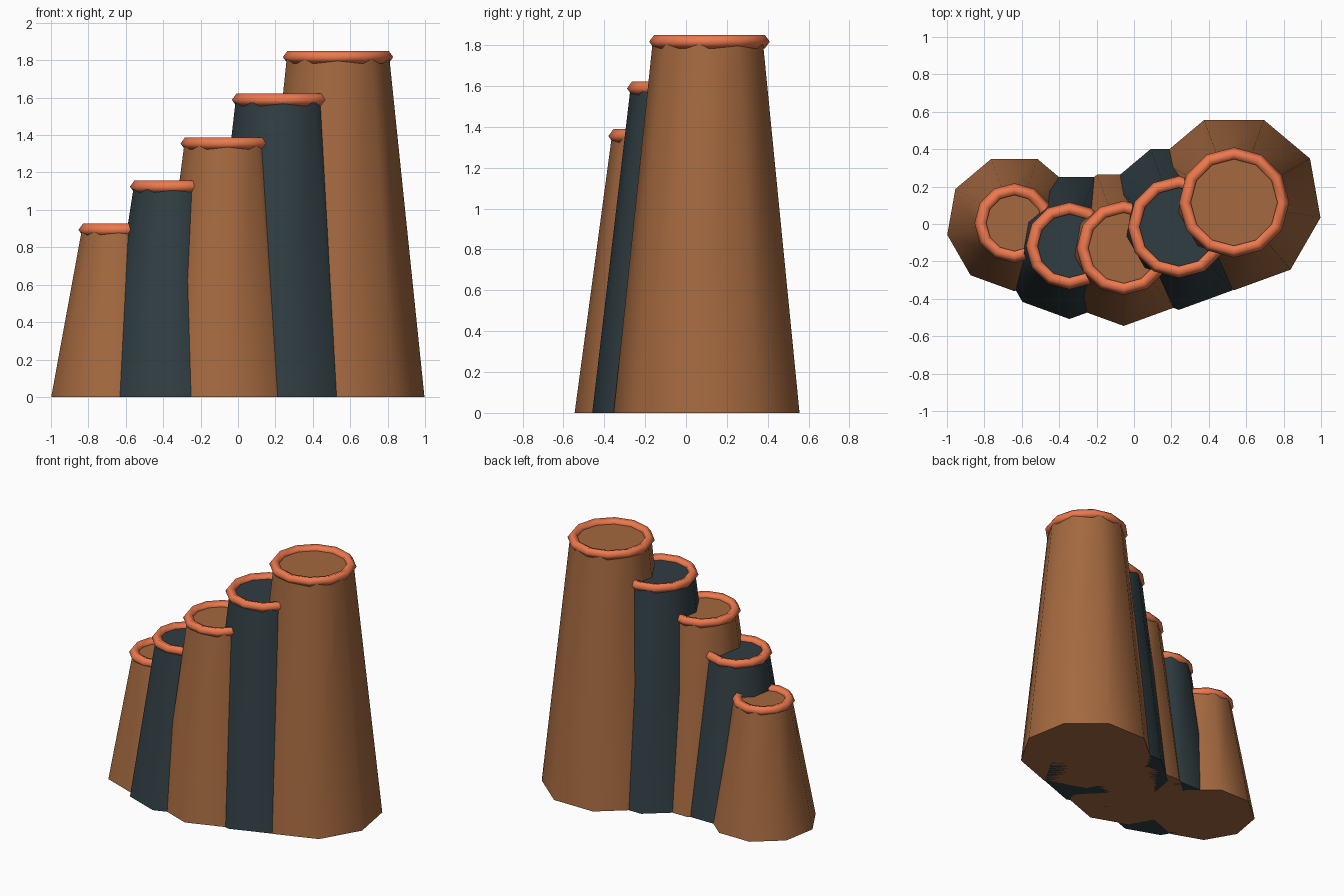
import bpy, bmesh, math

if "Cube" in bpy.data.objects:
    bpy.data.objects.remove(bpy.data.objects["Cube"])


def material(name, rgb):
    m = bpy.data.materials.new(name)
    m.diffuse_color = (*rgb, 1)
    m.use_nodes = True
    m.node_tree.nodes["Principled BSDF"].inputs["Base Color"].default_value = m.diffuse_color
    return m


CLAY = material("clay_brown", (0.37, 0.14, 0.05))
DARK = material("dark_slate", (0.03, 0.048, 0.056))
RIM = material("orange_rim", (0.85, 0.19, 0.075))

SIDES = 9
TUBE = 0.035


def column(name, x, y, r_base, r_top, height, mat):
    # tapered nine-sided column with a corner facing the front
    bm = bmesh.new()
    rings = []
    for r, z in ((r_base, 0), (r_top, height)):
        rings.append([bm.verts.new((r * math.cos(a), r * math.sin(a), z))
                      for a in (-math.pi / 2 + 2 * math.pi * i / SIDES for i in range(SIDES))])
    low, high = rings
    for i in range(SIDES):
        j = (i + 1) % SIDES
        bm.faces.new((low[i], low[j], high[j], high[i]))
    bm.faces.new(low[::-1])
    bm.faces.new(high)
    mesh = bpy.data.meshes.new(name)
    bm.to_mesh(mesh)
    bm.free()
    ob = bpy.data.objects.new(name, mesh)
    ob.location = (x, y, 0)
    bpy.context.collection.objects.link(ob)
    mesh.materials.append(mat)
    bpy.ops.object.select_all(action='DESELECT')
    bpy.context.view_layer.objects.active = ob
    ob.select_set(True)
    bpy.ops.object.shade_smooth_by_angle(angle=math.radians(60))


def rim(name, x, y, z, outer):
    # rounded ring around the column top
    bpy.ops.mesh.primitive_torus_add(major_segments=12, minor_segments=5,
                                     major_radius=outer - TUBE, minor_radius=TUBE,
                                     location=(x, y, z))
    ob = bpy.context.object
    ob.name = name
    ob.data.materials.append(RIM)
    bpy.ops.object.shade_smooth()


# x, y, base radius, top radius, rim outer radius, height
steps = [
    (-0.64, 0.005, 0.364, 0.198, 0.213, 0.893),
    (-0.345, -0.117, 0.391, 0.216, 0.233, 1.124),
    (-0.055, -0.128, 0.417, 0.235, 0.252, 1.355),
    (0.24, -0.016, 0.443, 0.256, 0.273, 1.588),
    (0.535, 0.115, 0.469, 0.278, 0.295, 1.817),
]
for n, (x, y, rb, rt, ro, h) in enumerate(steps, 1):
    column(f"column_{n}", x, y, rb, rt, h, DARK if n % 2 == 0 else CLAY)
    rim(f"column_rim_{n}", x, y, h, ro)
